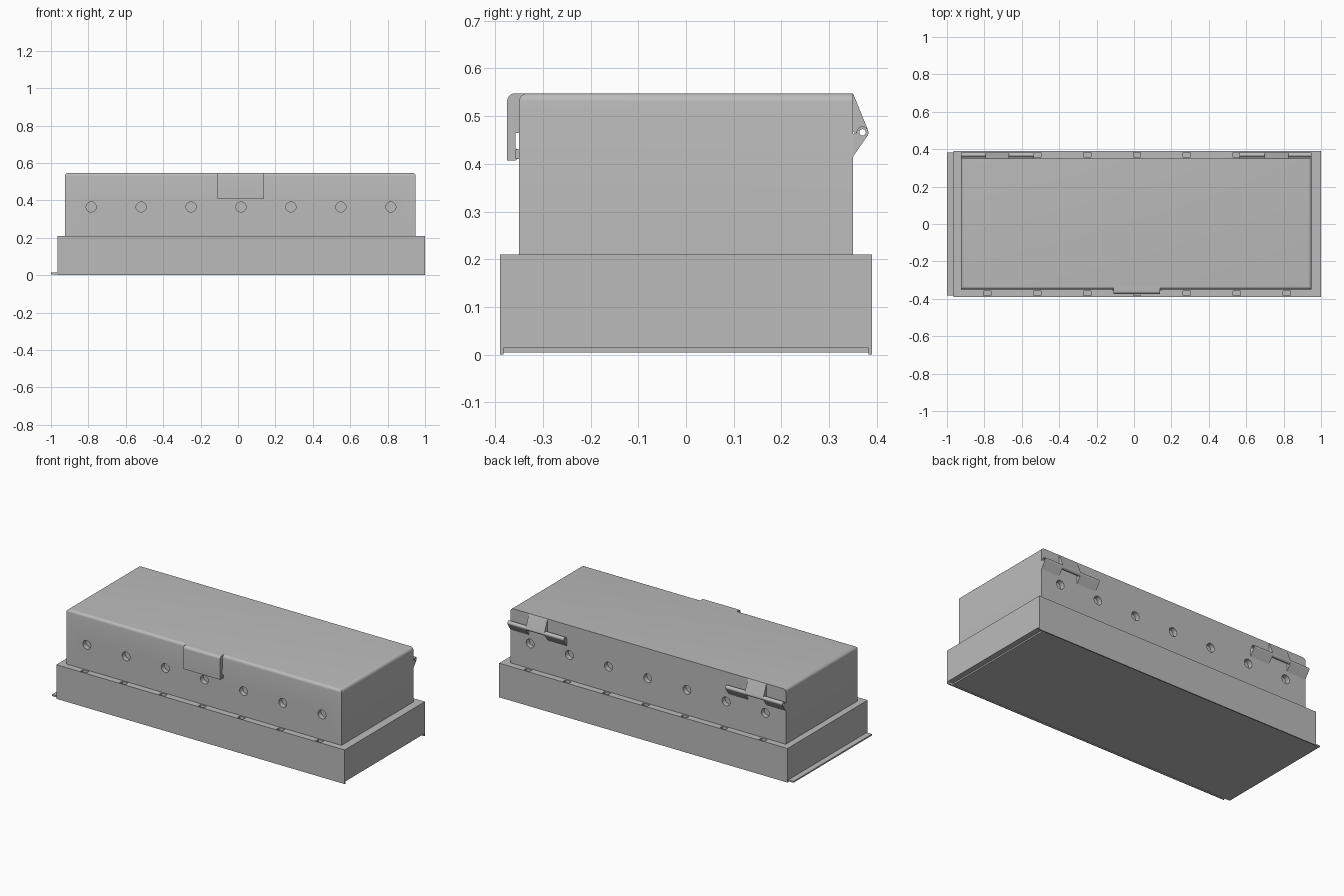
import bpy, bmesh, math
from mathutils import Matrix, Vector

cube = bpy.data.objects.get("Cube")
if cube:
    bpy.data.objects.remove(cube, do_unlink=True)

grey = bpy.data.materials.new("plain grey")
grey.use_nodes = True
tone = (0.5, 0.5, 0.5, 1)
grey.diffuse_color = tone
grey.node_tree.nodes["Principled BSDF"].inputs["Base Color"].default_value = tone


def finish(name, bm):
    bmesh.ops.recalc_face_normals(bm, faces=bm.faces)
    mesh = bpy.data.meshes.new(name)
    bm.to_mesh(mesh)
    bm.free()
    mesh.materials.append(grey)
    obj = bpy.data.objects.new(name, mesh)
    bpy.context.collection.objects.link(obj)
    return obj


def add_box(bm, lo, hi):
    lo, hi = Vector(lo), Vector(hi)
    place = Matrix.Translation((lo + hi) / 2) @ Matrix.Diagonal((*(hi - lo), 1))
    bmesh.ops.create_cube(bm, size=1, matrix=place)


def add_rod(bm, center, radius, length, axis, segments=24):
    turn = Matrix.Rotation(math.pi / 2, 4, "Y" if axis == "X" else "X")
    bmesh.ops.create_cone(bm, cap_ends=True, segments=segments, radius1=radius,
                          radius2=radius, depth=length,
                          matrix=Matrix.Translation(center) @ turn)


def box(name, lo, hi):
    bm = bmesh.new()
    add_box(bm, lo, hi)
    return finish(name, bm)


def extrude_x(name, profile, x0, x1):
    """Solid from a (y, z) outline swept along x."""
    bm = bmesh.new()
    face = bm.faces.new([bm.verts.new((x0, y, z)) for y, z in profile])
    moved = bmesh.ops.extrude_face_region(bm, geom=[face])["geom"]
    verts = [v for v in moved if isinstance(v, bmesh.types.BMVert)]
    bmesh.ops.translate(bm, verts=verts, vec=(x1 - x0, 0, 0))
    return finish(name, bm)


def arc(cy, cz, r, start, end, steps):
    angles = [math.radians(start + (end - start) * i / steps) for i in range(steps + 1)]
    return [(cy + r * math.cos(a), cz + r * math.sin(a)) for a in angles]


def cut(obj, bm):
    cutter = finish("cutter", bm)
    cutter.hide_render = True
    mod = obj.modifiers.new("cut", "BOOLEAN")
    mod.operation, mod.solver, mod.object = "DIFFERENCE", "EXACT", cutter
    bpy.context.view_layer.objects.active = obj
    bpy.ops.object.modifier_apply(modifier=mod.name)
    bpy.data.objects.remove(cutter, do_unlink=True)


def smooth(obj):
    bpy.ops.object.select_all(action="DESELECT")
    obj.select_set(True)
    bpy.context.view_layer.objects.active = obj
    bpy.ops.object.shade_smooth_by_angle(angle=math.radians(35))


hole_x = [-0.785 + 0.267 * i for i in range(7)]

# Wide base with slots along its ledge and a channel underneath
base = box("base", (-0.965, -0.39, 0), (1, 0.39, 0.21))
bm = bmesh.new()
add_box(bm, (-1.1, -0.383, -0.05), (1.1, 0.383, 0.014))
for side in (-1, 1):
    for x in hole_x:
        add_box(bm, (x - 0.02, side * 0.37 - 0.013, 0.18), (x + 0.02, side * 0.37 + 0.013, 0.25))
cut(base, bm)

# Sliding bottom plate, slightly pulled out
box("sliding_plate", (-1, -0.382, 0.005), (0.965, 0.382, 0.0138))

# Upper case with rounded top edges on the front and both ends
bm = bmesh.new()
add_box(bm, (-0.925, -0.35, 0.2), (0.95, 0.35, 0.548))
rounded = [e for e in bm.edges if all(v.co.z > 0.5 for v in e.verts)
           and not all(v.co.y > 0.3 for v in e.verts)]
bmesh.ops.bevel(bm, geom=rounded, offset=0.018, segments=5, profile=0.5, affect="EDGES")
case = finish("upper_case", bm)
bm = bmesh.new()
for side in (-1, 1):
    for x in hole_x:
        add_rod(bm, (x, side * 0.35, 0.365), 0.027, 0.06, "Y")
cut(case, bm)
smooth(case)

# Front latch hooked over a small catch
latch = extrude_x("latch", [(-0.33, 0.548)] + arc(-0.358, 0.531, 0.017, 90, 180, 6) + [
    (-0.375, 0.407), (-0.357, 0.407), (-0.352, 0.412), (-0.352, 0.43),
    (-0.357, 0.433), (-0.357, 0.465), (-0.33, 0.465)], -0.11, 0.14)
smooth(latch)
box("catch", (-0.116, -0.357, 0.41), (0.146, -0.349, 0.43))

# Rear hinges: one lid knuckle between two body knuckles, bored for a pin
py, pz, pr = 0.37, 0.466, 0.0125
lid_leaf = [(0.35, 0.548)] + arc(py, pz, pr, 22, -175, 16) + [(0.35, 0.467)]
body_leaf = [(0.35, 0.415)] + arc(py, pz, pr, -35, 185, 16) + [(0.35, 0.463)]
for label, stops in (("right", (-0.925, -0.793, -0.667, -0.535)),
                     ("left", (0.565, 0.698, 0.825, 0.95))):
    for i, part in enumerate(("outer", "middle", "inner")):
        leaf = lid_leaf if part == "middle" else body_leaf
        knuckle = extrude_x(f"{label}_hinge_{i + 1}", leaf, stops[i], stops[i + 1])
        bm = bmesh.new()
        add_rod(bm, (0, py, pz), 0.0068, 3, "X", 16)
        cut(knuckle, bm)
        smooth(knuckle)
